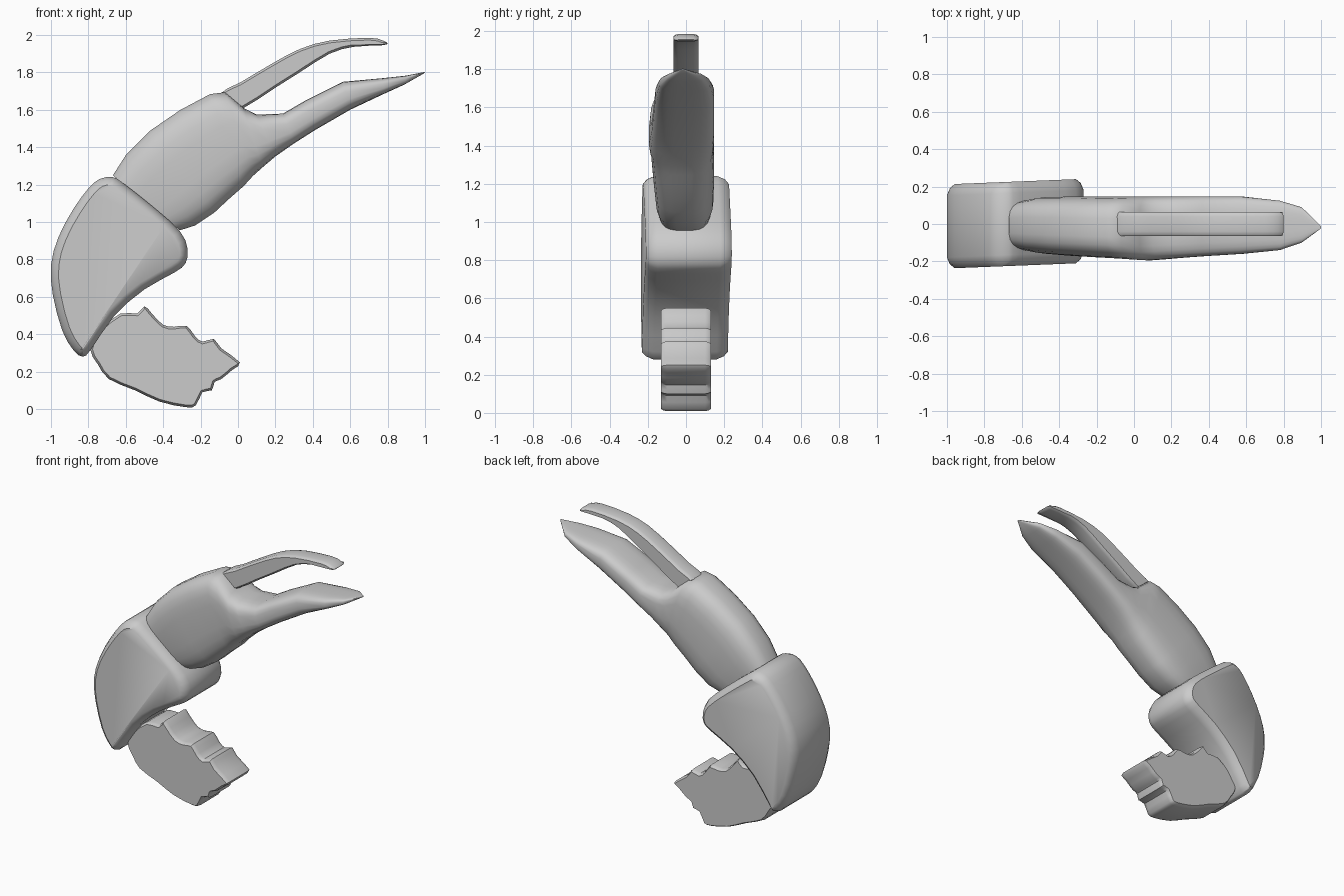
import bpy, math
from mathutils import Vector

if "Cube" in bpy.data.objects:
    bpy.data.objects.remove(bpy.data.objects["Cube"])


def finish(name, verts, faces, angle=40):
    me = bpy.data.meshes.new(name)
    me.from_pydata([tuple(v) for v in verts], [], faces)
    ob = bpy.data.objects.new(name, me)
    bpy.context.collection.objects.link(ob)
    bpy.ops.object.select_all(action='DESELECT')
    ob.select_set(True)
    bpy.context.view_layer.objects.active = ob
    bpy.ops.object.mode_set(mode='EDIT')
    bpy.ops.mesh.select_all(action='SELECT')
    bpy.ops.mesh.normals_make_consistent(inside=False)
    bpy.ops.object.mode_set(mode='OBJECT')
    bpy.ops.object.shade_smooth_by_angle(angle=math.radians(angle))
    return ob


def skin(name, rings, angle=40):
    """Join equal-length rings with quads and cap both ends."""
    n = len(rings[0])
    verts = [v for r in rings for v in r]
    faces = [(k * n + i, k * n + (i + 1) % n, (k + 1) * n + (i + 1) % n, (k + 1) * n + i)
             for k in range(len(rings) - 1) for i in range(n)]
    faces += [tuple(range(n))[::-1], tuple(range(len(verts) - n, len(verts)))]
    return finish(name, verts, faces, angle)


def smooth_loop(pts, steps):
    """Closed Catmull-Rom curve through the points."""
    p, out = [Vector(q) for q in pts], []
    n = len(p)
    for i in range(n):
        a, b, c, d = p[i - 1], p[i], p[(i + 1) % n], p[(i + 2) % n]
        for s in range(steps):
            t = s / steps
            out.append(0.5 * (2 * b + (c - a) * t + (2 * a - 5 * b + 4 * c - d) * t * t
                              + (3 * b - a - 3 * c + d) * t ** 3))
    return out


def plate(name, pts, layers, skew=0.0, steps=2):
    """Clockwise outline in x-z, thickened along y through (y, inset) layers."""
    loop = smooth_loop(pts, steps)
    n = len(loop)
    mid = sum(p.x for p in loop) / n
    rings = []
    for y, inset in layers:
        ring = []
        for i, p in enumerate(loop):
            t = (loop[(i + 1) % n] - loop[i - 1]).normalized()
            q = p + Vector((t.y, -t.x)) * inset
            ring.append(Vector((q.x, y + skew * (q.x - mid), q.y)))
        rings.append(ring)
    return skin(name, rings)


def rounded(half, rim, inset):
    return [(-half, inset), (-half + rim * 0.35, inset * 0.4), (-half + rim, 0),
            (half - rim, 0), (half - rim * 0.35, inset * 0.4), (half, inset)]


# Broken base segment with a ragged edge
plate("base_segment", [
    (-.79, .32), (-.74, .42), (-.63, .51), (-.54, .51), (-.50, .55), (-.46, .51), (-.40, .45),
    (-.34, .44), (-.275, .445), (-.23, .39), (-.19, .36), (-.13, .375), (-.09, .325), (.01, .25),
    (-.03, .21), (-.09, .16), (-.125, .145), (-.14, .10), (-.19, .09), (-.225, .02),
    (-.28, .01), (-.42, .04), (-.55, .10), (-.69, .16), (-.75, .24)],
    rounded(.13, .03, .012))

# Curved arm segment
plate("arm_segment", [
    (-.74, 1.23), (-.67, 1.24), (-.61, 1.205), (-.44, 1.07), (-.31, .95), (-.27, .86), (-.28, .78),
    (-.34, .73), (-.50, .64), (-.66, .50), (-.785, .32), (-.83, .28), (-.88, .315), (-.94, .42),
    (-.99, .61), (-1.0, .77), (-.96, .92), (-.88, 1.07), (-.80, 1.18)],
    rounded(.225, .06, .042), skew=.04)

# Movable upper pincer
plate("upper_pincer", [
    (-.09, 1.69), (.01, 1.745), (.17, 1.84), (.33, 1.925), (.49, 1.97), (.70, 1.985), (.77, 1.972),
    (.80, 1.955), (.77, 1.945), (.62, 1.937), (.49, 1.90), (.33, 1.80), (.195, 1.715),
    (.03, 1.61), (-.03, 1.62)],
    rounded(.065, .025, .012))

# Palm tapering into the fixed lower pincer: (upper x, z, lower x, z, front y, back y)
stations = [
    (-.62, 1.23, -.36, 1.01, -.11, .10),
    (-.67, 1.25, -.31, .955, -.145, .13), (-.60, 1.36, -.23, .98, -.16, .145),
    (-.47, 1.49, -.125, 1.05, -.17, .147), (-.31, 1.60, -.05, 1.12, -.178, .147),
    (-.15, 1.685, .03, 1.19, -.185, .147), (-.07, 1.695, .08, 1.245, -.19, .147),
    (.03, 1.61, .13, 1.29, -.195, .147), (.10, 1.575, .20, 1.35, -.19, .147),
    (.24, 1.58, .30, 1.42, -.18, .147), (.36, 1.65, .41, 1.49, -.172, .147),
    (.56, 1.75, .60, 1.60, -.16, .147), (.78, 1.77, .78, 1.685, -.14, .125),
    (.90, 1.783, .89, 1.735, -.10, .09), (1.0, 1.803, .995, 1.795, -.025, -.01)]
rings = []
for ux, uz, lx, lz, yf, yb in stations:
    ring = []
    for i in range(24):
        a = 2 * math.pi * (i + .5) / 24
        c, s = math.cos(a), math.sin(a)
        c = math.copysign(abs(c) ** .6, c)
        s = math.copysign(abs(s) ** .6, s)
        ring.append(Vector(((ux + lx) / 2 + s * (ux - lx) / 2,
                            (yf + yb) / 2 + c * (yb - yf) / 2,
                            (uz + lz) / 2 + s * (uz - lz) / 2)))
    rings.append(ring)
skin("palm_and_lower_pincer", rings, 50)
